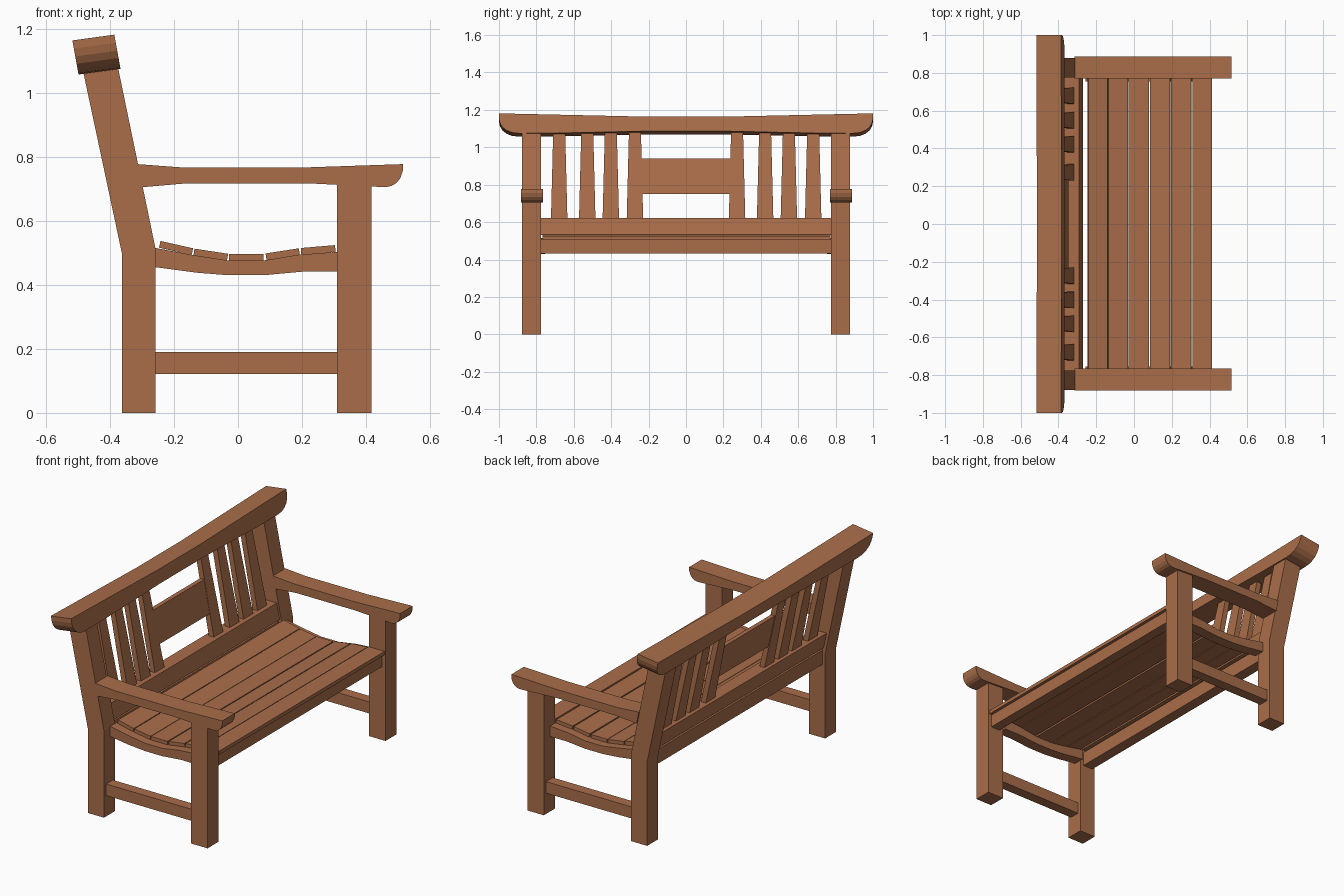
import bpy, bmesh

wood = bpy.data.materials.new("wood")
wood.diffuse_color = (0.40, 0.155, 0.068, 1)


def prism(name, outline, a, b, place):
    """Extrude a 2D outline from depth a to b; place maps (u, v, depth) to xyz."""
    bm = bmesh.new()
    rings = [[bm.verts.new(place(u, v, d)) for u, v in outline] for d in (a, b)]
    n = len(outline)
    bm.faces.new(rings[0])
    bm.faces.new(rings[1][::-1])
    for i in range(n):
        j = (i + 1) % n
        bm.faces.new((rings[0][i], rings[0][j], rings[1][j], rings[1][i]))
    bmesh.ops.recalc_face_normals(bm, faces=bm.faces)
    mesh = bpy.data.meshes.new(name)
    bm.to_mesh(mesh)
    bm.free()
    mesh.materials.append(wood)
    ob = bpy.data.objects.new(name, mesh)
    bpy.context.collection.objects.link(ob)
    return ob


def side(u, v, d):          # outline in x-z, depth along y
    return (u, d, v)


def back(u, v, d):          # outline in y-z, depth behind the leaning post front
    return (-0.257 - 0.208 * (v - 0.51) - d, u, v)


def crest(u, v, d):         # outline in y-height, tilted with the top rail
    return (-0.367 - 0.18 * v - 0.131 * d, u, 1.075 + 0.985 * v - 0.018 * d)


def rect(u0, u1, v0, v1):
    return [(u0, v0), (u1, v0), (u1, v1), (u0, v1)]


# profiles of the end frames
post = [(-0.362, 0), (-0.257, 0), (-0.257, 0.51), (-0.374, 1.075),
        (-0.483, 1.063), (-0.362, 0.495)]
arm = [(-0.314, 0.777), (-0.18, 0.767), (0.22, 0.767), (0.515, 0.777),
       (0.515, 0.757), (0.508, 0.735), (0.496, 0.719), (0.48, 0.709),
       (0.46, 0.705), (0.42, 0.707), (0.22, 0.717), (-0.16, 0.717), (-0.299, 0.705)]
bearer = [(-0.257, 0.515), (-0.14, 0.493), (-0.03, 0.476), (0.08, 0.476),
          (0.19, 0.494), (0.31, 0.503), (0.31, 0.441), (0.2, 0.441),
          (0.08, 0.43), (-0.03, 0.43), (-0.13, 0.438), (-0.257, 0.455)]

for s, label in ((-1, "left"), (1, "right")):
    prism(label + "_back_post", post, s * 0.775, s * 0.878, side)
    prism(label + "_front_leg", rect(0.31, 0.417, 0, 0.712), s * 0.775, s * 0.878, side)
    prism(label + "_armrest", arm, s * 0.768 + 0.003, s * 0.884 + 0.003, side)
    prism(label + "_stretcher", rect(-0.257, 0.31, 0.122, 0.19), s * 0.795, s * 0.857, side)
    prism(label + "_seat_bearer", bearer, s * 0.755, s * 0.82, side)

# seat slats following the dished bearers: x0, z0, x1, z1 of the top face
slats = [(-0.242, 0.537, -0.14, 0.514), (-0.136, 0.513, -0.031, 0.497),
         (-0.028, 0.497, 0.079, 0.497), (0.086, 0.498, 0.19, 0.514),
         (0.196, 0.515, 0.303, 0.524), (0.309, 0.527, 0.413, 0.527)]
for x0, z0, x1, z1 in slats:
    k = 0.021 * (z1 - z0) / (x1 - x0)
    prism("seat_slat", [(x0, z0), (x1, z1), (x1 + k, z1 - 0.021), (x0 + k, z0 - 0.021)],
          -0.768, 0.772, side)

# long seat rails
prism("front_seat_rail", rect(0.335, 0.395, 0.431, 0.507), -0.776, 0.776, side)
prism("back_seat_rail", rect(-0.345, -0.28, 0.431, 0.515), -0.776, 0.776, side)

# backrest: lower rail, tapered slats and centre panel
prism("backrest_lower_rail", rect(-0.776, 0.776, 0.53, 0.622), 0.01, 0.092, back)
for y in (-0.678, -0.528, -0.402, -0.273, 0.273, 0.423, 0.55, 0.68):
    prism("backrest_slat", [(y - 0.044, 0.615), (y + 0.044, 0.615),
                            (y + 0.032, 1.085), (y - 0.032, 1.085)], 0.038, 0.07, back)
prism("backrest_panel", rect(-0.24, 0.24, 0.75, 0.94), 0.04, 0.066, back)

# top rail with rounded lower ends
half = [(0.2, 0.012), (0.7, 0.001), (0.89, 0), (0.93, 0.004), (0.96, 0.016),
        (0.982, 0.034), (0.995, 0.057), (1, 0.082), (1, 0.108), (0.2, 0.09)]
prism("top_rail", half + [(-u, v) for u, v in reversed(half)], 0, 1, crest)
